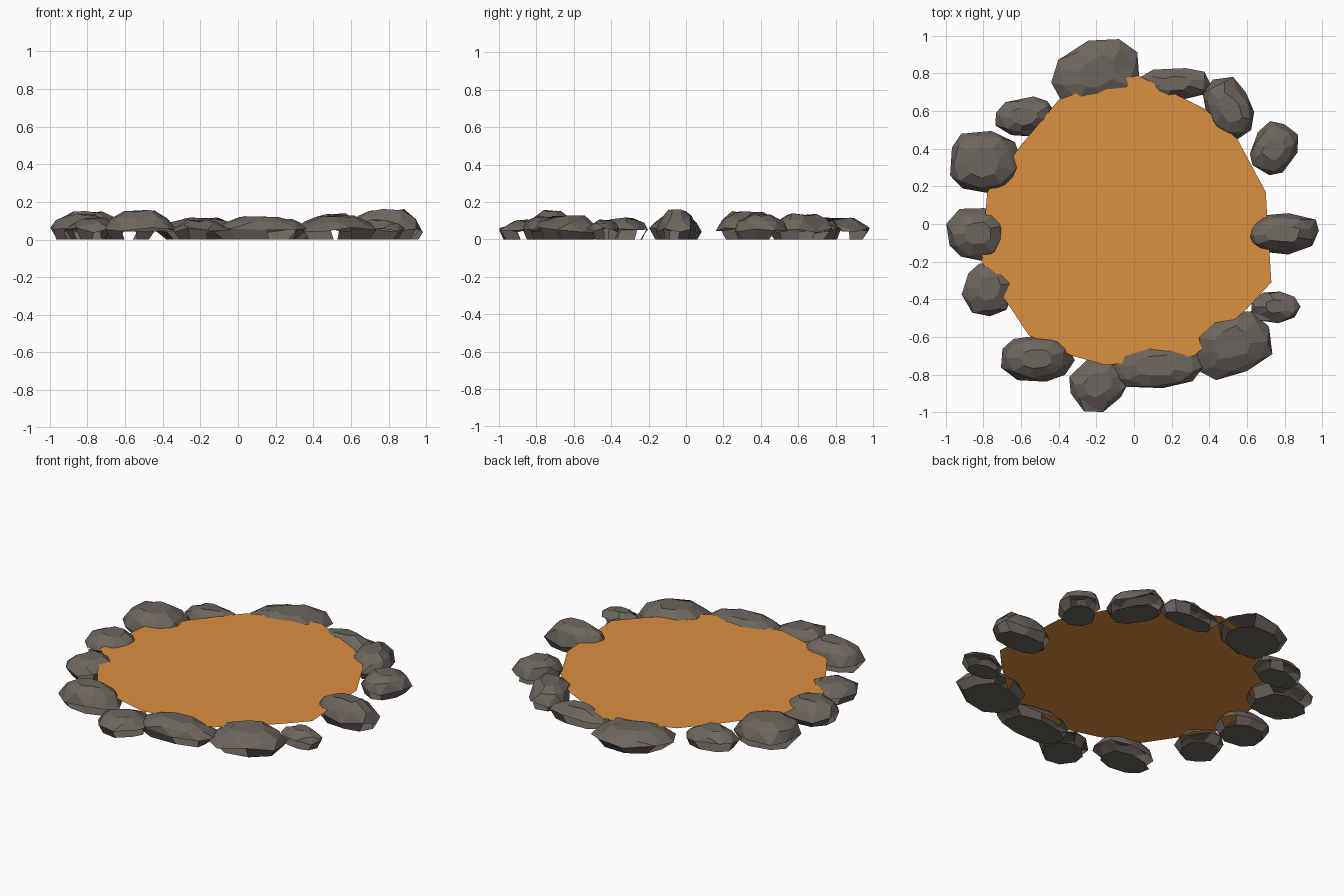
import bpy, bmesh, math, random

if "Cube" in bpy.data.objects:
    bpy.data.objects.remove(bpy.data.objects["Cube"])

random.seed(4)

def material(name, col):
    m = bpy.data.materials.new(name)
    m.diffuse_color = (*col, 1)
    m.use_nodes = True
    m.node_tree.nodes["Principled BSDF"].inputs["Base Color"].default_value = m.diffuse_color
    return m

stone = material("stone", (0.15, 0.13, 0.11))
glow = material("molten", (0.72, 0.28, 0.05))

def finish(name, bm, mat):
    me = bpy.data.meshes.new(name)
    bm.to_mesh(me)
    bm.free()
    me.materials.append(mat)
    bpy.context.collection.objects.link(bpy.data.objects.new(name, me))

def rock(name, cx, cy, a, b, rot, h, n=9):
    """Low faceted dome over a flat base, with a broken band near the ground."""
    bm = bmesh.new()
    r = math.radians(rot)

    def ring(scale, z, jz, jr, phase):
        vs = []
        for i in range(n):
            t = 2 * math.pi * (i + phase + random.uniform(-.15, .15)) / n
            k = scale * random.uniform(1 - jr, 1 + jr / 2)
            # slightly boxy ellipse
            c, s = math.cos(t), math.sin(t)
            x = a * k * math.copysign(abs(c) ** .85, c)
            y = b * k * math.copysign(abs(s) ** .85, s)
            vs.append(bm.verts.new((cx + x * math.cos(r) - y * math.sin(r),
                                    cy + x * math.sin(r) + y * math.cos(r),
                                    z + random.uniform(-jz, jz))))
        return vs

    base = ring(.8, 0, 0, .1, 0)
    rim = ring(1, .05, .014, .08, 0)
    mid = ring(.8, h * .68, .012, .1, .5)
    top = ring(.45, h - .008, .008, .2, .5)
    bm.faces.new(base[::-1])
    bm.faces.new(top)
    for i in range(n):
        j = (i + 1) % n
        if random.random() < .42:
            bm.faces.new((base[i], base[j], rim[j], rim[i]))
        bm.faces.new((rim[i], rim[j], mid[i]))
        bm.faces.new((rim[j], mid[j], mid[i]))
        bm.faces.new((mid[i], mid[j], top[j], top[i]))
    finish(name, bm, stone)

# ring of rocks: centre x, centre y, half length, half width, turn, height
rocks = [
    (-.20, .80, .25, .18, 25, .12),
    (.22, .745, .20, .085, 0, .11),
    (.505, .615, .18, .125, 118, .14),
    (.74, .40, .15, .12, 60, .14),
    (.795, -.05, .20, .11, 0, .165),
    (.75, -.44, .13, .085, 0, .11),
    (.52, -.635, .23, .18, 20, .13),
    (.11, -.755, .255, .13, 3, .125),
    (-.19, -.85, .16, .145, 40, .11),
    (-.52, -.715, .20, .125, 0, .16),
    (-.77, -.345, .155, .135, 70, .12),
    (-.835, -.05, .165, .145, 0, .14),
    (-.795, .33, .20, .17, 0, .155),
    (-.58, .57, .165, .105, 5, .12),
]
for i, p in enumerate(rocks):
    rock(f"rock_{i + 1}", *p)

# flat molten pool
outline = [(.02, .79), (.18, .71), (.38, .61), (.55, .45), (.70, .17), (.73, -.31),
           (.60, -.45), (.32, -.70), (-.15, -.75), (-.33, -.70), (-.56, -.59),
           (-.68, -.41), (-.81, -.20), (-.78, .17), (-.60, .42), (-.40, .66), (-.15, .75)]
bm = bmesh.new()
bm.faces.new([bm.verts.new((x, y, .09)) for x, y in outline[::-1]])
finish("molten_pool", bm, glow)
